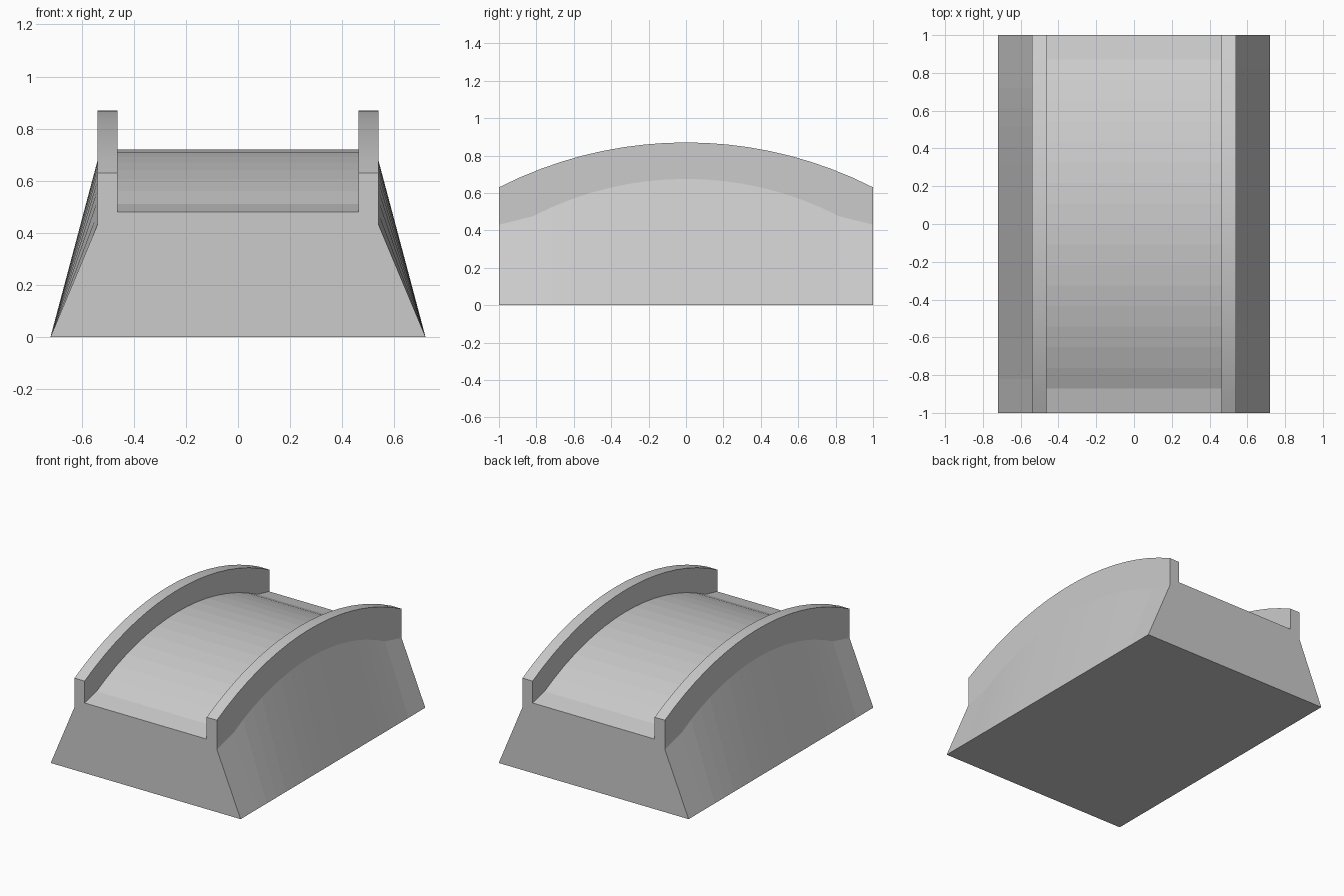
import bpy
import bmesh

cube = bpy.data.objects.get("Cube")
if cube:
    bpy.data.objects.remove(cube, do_unlink=True)

SEGMENTS = 16
RAIL_OUT, RAIL_IN, BASE_HALF = 0.54, 0.463, 0.72


def arc(y, crown, half, drop):
    """Height on a circular arc that falls by drop at distance half."""
    r = (half * half + drop * drop) / (2 * drop)
    return crown - r + (r * r - y * y) ** 0.5


def curve(half, crown, drop, end):
    """Points (y, z): an arc between -half and half, then a straight run to each end."""
    ys = [half * (2 * i / SEGMENTS - 1) for i in range(SEGMENTS + 1)]
    return [(-1, end)] + [(y, arc(y, crown, half, drop)) for y in ys] + [(1, end)]


# Lengthwise curves of the body
deck = curve(0.87, 0.72, 0.21, 0.48)
shoulder = curve(0.82, 0.675, 0.2, 0.43)
rail = [(y, arc(y, 0.87, 1, 0.24)) for y in
        (2 * i / (SEGMENTS + 2) - 1 for i in range(SEGMENTS + 3))]
foot = [(y, 0) for y, z in shoulder]

# Cross-section: each corner is a side position with its lengthwise curve
half_section = [(BASE_HALF, foot), (RAIL_OUT, shoulder), (RAIL_OUT, rail),
                (RAIL_IN, rail), (RAIL_IN, deck)]
section = half_section + [(-x, c) for x, c in reversed(half_section)]

# Loft the section from front to back
bm = bmesh.new()
rows = [[bm.verts.new((x, *p)) for p in c] for x, c in section]
count = len(rows)
for k in range(count):
    a, b = rows[k], rows[(k + 1) % count]
    rail_top = section[k][1] is rail and section[(k + 1) % count][1] is rail
    for i in range(len(a) - 1):
        face = bm.faces.new((a[i], a[i + 1], b[i + 1], b[i]))
        face.smooth = rail_top

# Close the front and back
for end in (0, -1):
    bm.faces.new([row[end] for row in rows])
bmesh.ops.recalc_face_normals(bm, faces=bm.faces)

mesh = bpy.data.meshes.new("arched_bridge")
bm.to_mesh(mesh)
bm.free()
bridge = bpy.data.objects.new("arched_bridge", mesh)
bpy.context.collection.objects.link(bridge)

# Plain stone colour
stone = bpy.data.materials.new("light grey")
stone.use_nodes = True
colour = (0.6, 0.6, 0.6, 1)
stone.diffuse_color = colour
stone.node_tree.nodes["Principled BSDF"].inputs["Base Color"].default_value = colour
mesh.materials.append(stone)
